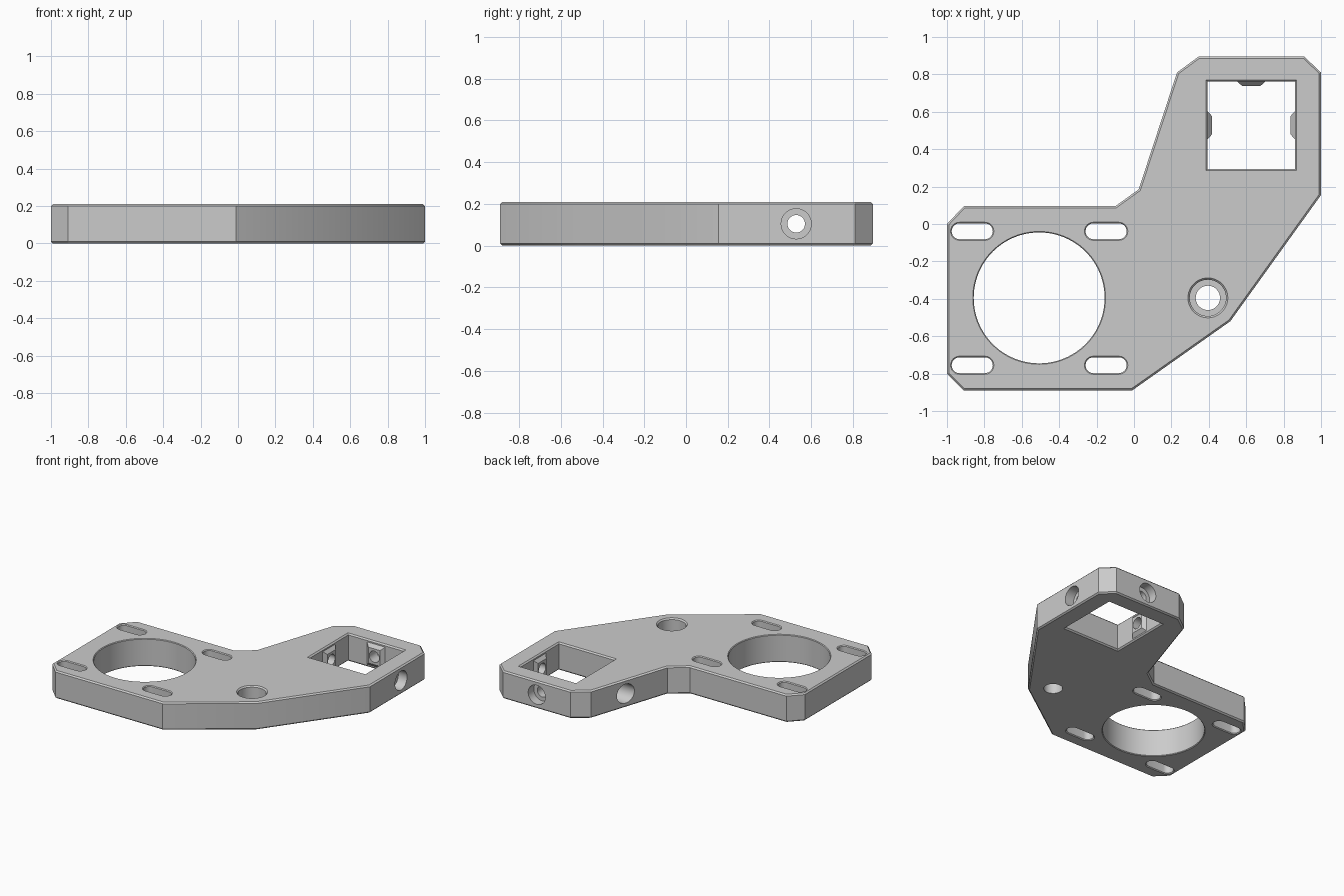
import bpy, bmesh
from math import cos, sin, pi
from mathutils import Matrix, Vector

cube = bpy.data.objects.get("Cube")
if cube:
    bpy.data.objects.remove(cube, do_unlink=True)

H, C = 0.21, 0.01          # plate thickness, chamfer

grey = bpy.data.materials.new("light_grey")
grey.use_nodes = True
grey.diffuse_color = (0.6, 0.6, 0.6, 1)
grey.node_tree.nodes["Principled BSDF"].inputs["Base Color"].default_value = (0.6, 0.6, 0.6, 1)


def circle(r, n=48):
    return [(r * cos(2 * pi * i / n), r * sin(2 * pi * i / n)) for i in range(n)]


def rect(w, h):
    return [(-w / 2, -h / 2), (w / 2, -h / 2), (w / 2, h / 2), (-w / 2, h / 2)]


def slot(length, width, n=12):
    r, d = width / 2, (length - width) / 2
    return [(s * d + r * cos(a), r * sin(a)) for s, start in ((1, -pi / 2), (-1, pi / 2))
            for a in (start + pi * i / n for i in range(n + 1))]


def offset(points, d):
    """Grow a counter-clockwise loop by d with mitred corners."""
    pts = [Vector(p) for p in points]
    out = []
    for i, p in enumerate(pts):
        e1 = (p - pts[i - 1]).normalized()
        e2 = (pts[(i + 1) % len(pts)] - p).normalized()
        n1, n2 = Vector((e1.y, -e1.x)), Vector((e2.y, -e2.x))
        out.append(p + (n1 + n2) * d / (1 + n1.dot(n2)))
    return out


def loft(name, points, levels, matrix=Matrix()):
    """Solid through copies of a loop at (height, growth) levels."""
    bm = bmesh.new()
    rings = [[bm.verts.new((p.x, p.y, z)) for p in offset(points, d)] for z, d in levels]
    n = len(points)
    for a, b in zip(rings, rings[1:]):
        for i in range(n):
            j = (i + 1) % n
            bm.faces.new((a[i], a[j], b[j], b[i]))
    bm.faces.new(rings[0][::-1])
    bm.faces.new(rings[-1])
    bm.transform(matrix)
    mesh = bpy.data.meshes.new(name)
    bm.to_mesh(mesh)
    bm.free()
    mesh.materials.append(grey)
    ob = bpy.data.objects.new(name, mesh)
    bpy.context.collection.objects.link(ob)
    return ob


def combine(target, tool, operation):
    mod = target.modifiers.new("combine", 'BOOLEAN')
    mod.operation, mod.solver, mod.object = operation, 'EXACT', tool
    bpy.context.view_layer.objects.active = target
    bpy.ops.object.modifier_apply(modifier=mod.name)
    bpy.data.objects.remove(tool, do_unlink=True)


def cut_through(points, x, y, c=C):
    """Hole through the plate with both rims chamfered."""
    e = 0.05
    levels = [(-e, c + e), (c, 0), (H - c, 0), (H + e, c + e)]
    combine(plate, loft("cutter", points, levels, Matrix.Translation((x, y, 0))), 'DIFFERENCE')


# Plate body with chamfered rims
outline = [(-1, -0.8), (-0.91, -0.89), (-0.01, -0.89), (0.515, -0.52), (1, 0.155),
           (1, 0.81), (0.91, 0.895), (0.345, 0.895), (0.23, 0.81), (0.025, 0.185),
           (-0.1, 0.095), (-0.91, 0.095), (-1, 0.0)]
plate = loft("mounting_plate", outline, [(0, -C), (C, 0), (H - C, 0), (H, -C)])

# Large round opening and its four slots
cut_through(circle(0.35, 96), -0.507, -0.395, 0.005)
for sx in (-1, 1):
    for sy in (-1, 1):
        cut_through(slot(0.22, 0.085), -0.507 + sx * 0.358, -0.397 + sy * 0.358, 0.006)

# Counterbored bolt hole
combine(plate, loft("cutter", circle(0.065),
                    [(-0.1, 0), (0.1, 0), (0.1, 0.032), (H - C, 0.032), (H + 0.05, 0.09)],
                    Matrix.Translation((0.395, -0.395, 0))), 'DIFFERENCE')

# Square window
WX, WY, HALF = 0.627, 0.528, 0.233
cut_through(rect(2 * HALF, 2 * HALF), WX, WY)

# Clamp pads on three window walls, each drilled from outside
for d in ((1, 0, 0), (-1, 0, 0), (0, 1, 0)):
    turn = Vector(d).to_track_quat('Z', 'Y').to_matrix().to_4x4()
    place = Matrix.Translation((WX, WY, H / 2)) @ turn
    pad = loft("pad", rect(0.15, 0.17), [(HALF - 0.022, -0.025), (HALF, 0), (HALF + 0.02, 0)], place)
    combine(plate, pad, 'UNION')
    drill = loft("cutter", circle(0.042),
                 [(0.15, 0), (0.3, 0), (0.3, 0.03), (0.7, 0.03)], place)
    combine(plate, drill, 'DIFFERENCE')

bpy.ops.object.select_all(action='DESELECT')
plate.select_set(True)
bpy.context.view_layer.objects.active = plate
bpy.ops.object.shade_smooth_by_angle(angle=pi / 6)
